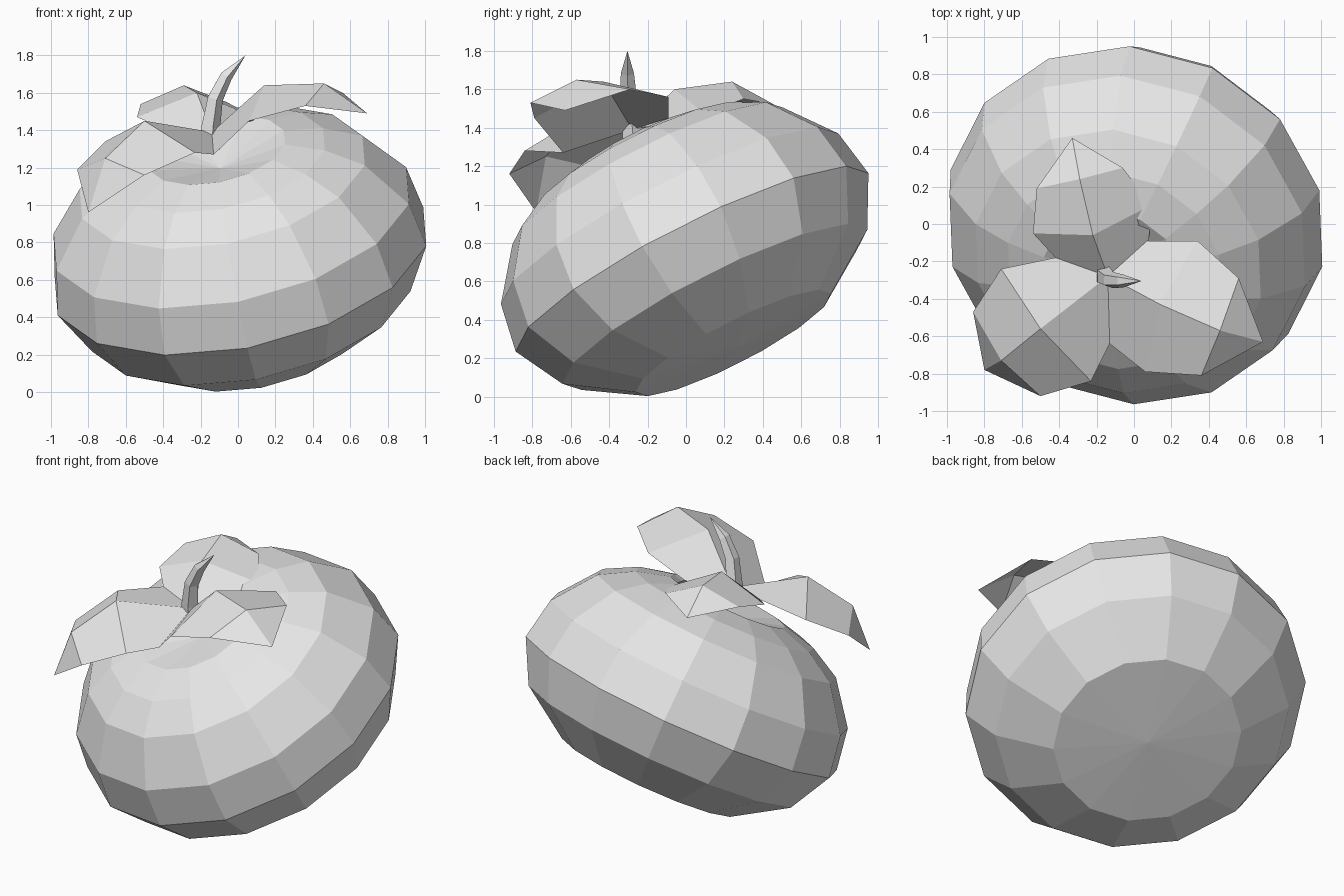
import bpy, math
from mathutils import Vector

if "Cube" in bpy.data.objects:
    bpy.data.objects.remove(bpy.data.objects["Cube"], do_unlink=True)

grey = bpy.data.materials.new("plain grey")
grey.use_nodes = True
grey.diffuse_color = (0.8, 0.8, 0.8, 1)
grey.node_tree.nodes["Principled BSDF"].inputs["Base Color"].default_value = (0.8, 0.8, 0.8, 1)


def make(name, verts, faces):
    mesh = bpy.data.meshes.new(name)
    mesh.from_pydata([tuple(v) for v in verts], [], faces)
    mesh.materials.append(grey)
    mesh.validate()
    mesh.update()
    obj = bpy.data.objects.new(name, mesh)
    bpy.context.collection.objects.link(obj)
    return obj


def loft(name, start, rings, end):
    """Closed skin from a start point through equal rings to an end point."""
    n = len(rings[0])
    verts = [start] + [v for ring in rings for v in ring] + [end]
    last = len(verts) - 1
    faces = []
    for i in range(n):
        j = (i + 1) % n
        faces.append((0, 1 + j, 1 + i))
        for k in range(len(rings) - 1):
            a, b = 1 + k * n, 1 + (k + 1) * n
            faces.append((a + i, a + j, b + j, b + i))
        top = 1 + (len(rings) - 1) * n
        faces.append((top + i, top + j, last))
    return make(name, verts, faces)


def ring(centre, front, side, radius, count, phase):
    angles = [phase + 2 * math.pi * i / count for i in range(count)]
    return [centre + radius * (math.cos(a) * front + math.sin(a) * side) for a in angles]


# Squashed fruit body, turned around a leaning axis, with a dented top
centre = Vector((0, 0, 0.76))
axis = Vector((-0.19, -0.45, 0.875)).normalized()
front = Vector((0, -1, 0))
front = (front - front.dot(axis) * axis).normalized()
side = axis.cross(front)
profile = [(-0.55, 0.57), (-0.335, 0.89), (-0.07, 1.03), (0.19, 0.985),
           (0.445, 0.79), (0.555, 0.59), (0.61, 0.38)]   # height along axis, radius
rings = [ring(centre + t * axis, front, side, r, 14, math.radians(-3.5)) for t, r in profile]
loft("fruit_body", centre - 0.58 * axis, rings, centre + 0.5 * axis)

# Curved, tapering stem
path = [Vector(p) for p in ((-0.155, -0.27, 1.3), (-0.15, -0.28, 1.42), (-0.125, -0.3, 1.57),
                            (-0.065, -0.305, 1.69), (0.04, -0.305, 1.8))]
radii = [0.06, 0.055, 0.045, 0.036]
stem_rings = []
for i, r in enumerate(radii):
    d = (path[i + 1] - path[max(i - 1, 0)]).normalized()
    f = Vector((0, -1, 0))
    f = (f - f.dot(d) * d).normalized()
    stem_rings.append(ring(path[i], f, d.cross(f), r, 5, 0.3))
loft("stem", path[0], stem_rings, path[-1])


# Folded leaves: a ridge with a margin on each side, ending in a point
def leaf(name, left, ridge, right, tip):
    ridge = [(-0.14, -0.28, 1.39)] + ridge
    faces = []
    for i in range(2):
        faces += [(i, 3 + i, 4 + i, i + 1), (3 + i, 6 + i, 7 + i, 4 + i)]
    faces += [(2, 5, 9), (5, 8, 9)]
    make(name, left + ridge + right + [tip], faces)


leaf("left_leaf",
     [(0.07, -0.09, 1.45), (0.34, -0.09, 1.56), (0.56, -0.29, 1.60)],
     [(0.14, -0.43, 1.64), (0.46, -0.57, 1.65)],
     [(-0.13, -0.64, 1.27), (0.06, -0.79, 1.45), (0.36, -0.81, 1.53)],
     (0.69, -0.63, 1.49))
leaf("back_leaf",
     [(-0.42, -0.18, 1.42), (-0.54, -0.05, 1.47), (-0.52, 0.19, 1.54)],
     [(-0.22, -0.06, 1.60), (-0.29, 0.24, 1.64)],
     [(0.08, -0.09, 1.45), (0.09, 0.10, 1.47), (-0.06, 0.30, 1.55)],
     (-0.33, 0.46, 1.52))
leaf("right_leaf",
     [(-0.13, -0.64, 1.27), (-0.23, -0.84, 1.28), (-0.50, -0.92, 1.16)],
     [(-0.50, -0.56, 1.45), (-0.71, -0.73, 1.25)],
     [(-0.42, -0.18, 1.42), (-0.71, -0.24, 1.34), (-0.86, -0.47, 1.19)],
     (-0.80, -0.78, 0.96))
